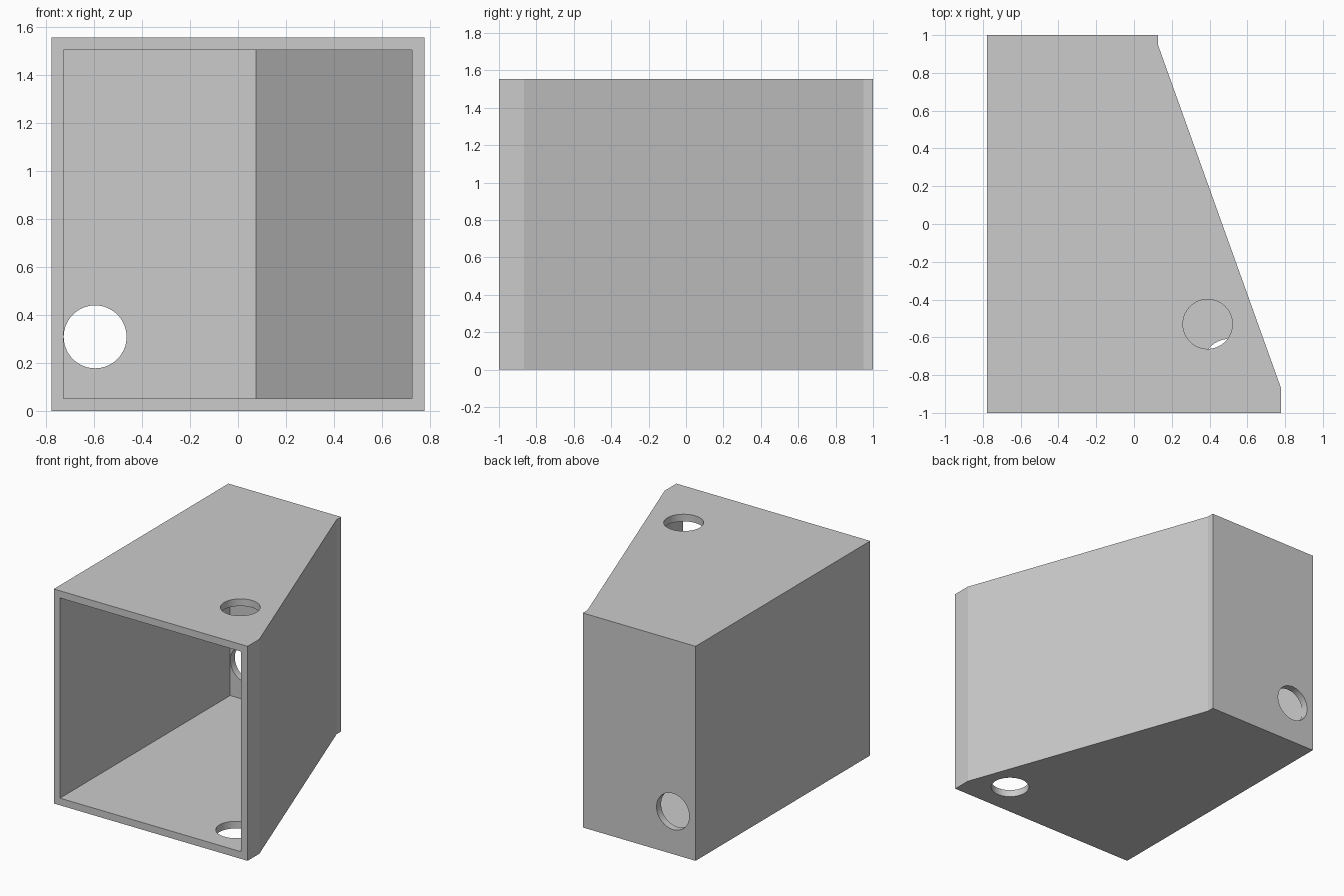
import bpy
import bmesh
from mathutils import Matrix, Vector

default = bpy.data.objects.get("Cube")
if default:
    bpy.data.objects.remove(default, do_unlink=True)

HEIGHT = 1.555
WALL = 0.052
HOLE_R = 0.131

grey = bpy.data.materials.new("plain grey")
grey.use_nodes = True
colour = (0.6, 0.6, 0.6, 1)
grey.diffuse_color = colour
grey.node_tree.nodes["Principled BSDF"].inputs["Base Color"].default_value = colour


def make_object(name, bm):
    bmesh.ops.recalc_face_normals(bm, faces=bm.faces)
    mesh = bpy.data.meshes.new(name)
    bm.to_mesh(mesh)
    bm.free()
    mesh.materials.append(grey)
    obj = bpy.data.objects.new(name, mesh)
    bpy.context.collection.objects.link(obj)
    return obj


def prism(name, outline, z0, z1):
    """Extrude a plan outline from z0 up to z1."""
    bm = bmesh.new()
    face = bm.faces.new([bm.verts.new((x, y, z0)) for x, y in outline])
    top = bmesh.ops.extrude_face_region(bm, geom=[face])["geom"]
    bmesh.ops.translate(bm, vec=(0, 0, z1 - z0),
                        verts=[v for v in top if isinstance(v, bmesh.types.BMVert)])
    return make_object(name, bm)


def drill(name, centre, axis):
    """Short round cutter that passes through a single wall."""
    turn = Vector((0, 0, 1)).rotation_difference(Vector(axis)).to_matrix().to_4x4()
    bm = bmesh.new()
    bmesh.ops.create_cone(bm, cap_ends=True, segments=64, radius1=HOLE_R,
                          radius2=HOLE_R, depth=WALL * 4,
                          matrix=Matrix.Translation(centre) @ turn)
    return make_object(name, bm)


# Tapered shell: straight left wall, slanted right wall with short straight ends
housing = prism("housing", [(-0.777, -1), (0.777, -1), (0.777, -0.865),
                            (0.127, 0.948), (0.127, 1), (-0.777, 1)], 0, HEIGHT)

# Cavity open at the front, then holes in the top, floor and back
cutters = [
    prism("cavity_cutter", [(-0.727, -1.2), (0.725, -1.2), (0.725, -0.865),
                            (0.075, 0.948), (-0.727, 0.948)], WALL, HEIGHT - WALL),
    drill("top_hole_cutter", (0.39, -0.53, HEIGHT), (0, 0, 1)),
    drill("floor_hole_cutter", (0.5, -0.74, 0), (0, 0, 1)),
    drill("back_hole_cutter", (-0.595, 1, 0.309), (0, 1, 0)),
]

bpy.ops.object.select_all(action="DESELECT")
housing.select_set(True)
bpy.context.view_layer.objects.active = housing
for cutter in cutters:
    cutter.hide_render = True
    cut = housing.modifiers.new(cutter.name, "BOOLEAN")
    cut.operation = "DIFFERENCE"
    cut.solver = "EXACT"
    cut.object = cutter
    bpy.ops.object.modifier_apply(modifier=cut.name)
    bpy.data.objects.remove(cutter, do_unlink=True)

# Round hole walls, crisp panel edges
bpy.ops.object.shade_smooth_by_angle(angle=0.2)
